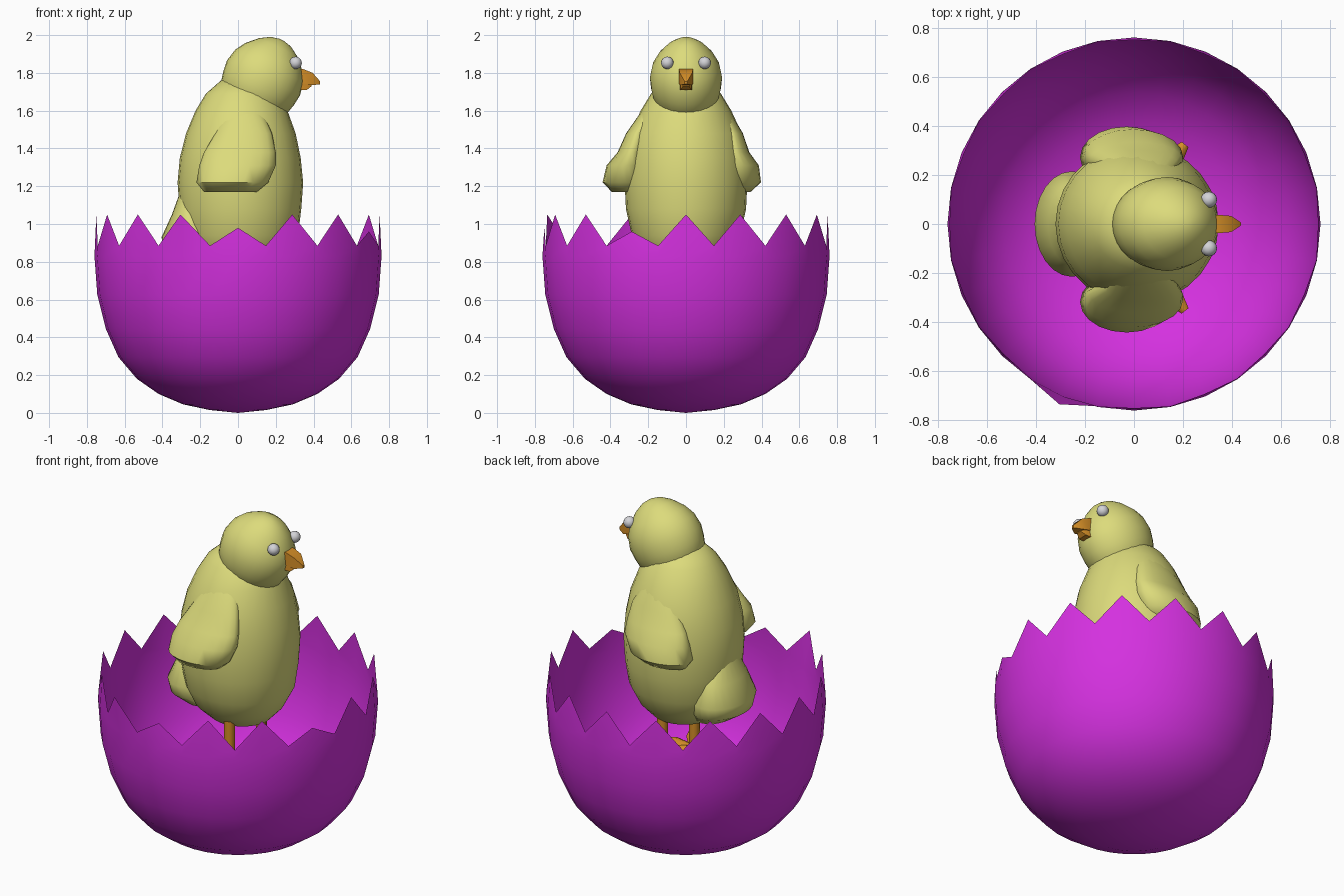
import bpy, bmesh, math
from mathutils import Vector as V

if "Cube" in bpy.data.objects:
    bpy.data.objects.remove(bpy.data.objects["Cube"])


def material(name, rgb):
    m = bpy.data.materials.new(name)
    m.diffuse_color = (*rgb, 1)
    m.use_nodes = True
    m.node_tree.nodes["Principled BSDF"].inputs["Base Color"].default_value = m.diffuse_color
    return m


PURPLE = material("purple shell", (0.66, 0.03, 0.74))
YELLOW = material("soft yellow", (0.72, 0.71, 0.20))
ORANGE = material("orange", (0.66, 0.27, 0.02))
WHITE = material("eye grey", (0.65, 0.65, 0.68))


def finish(name, bm, mat, angle=40):
    bmesh.ops.recalc_face_normals(bm, faces=bm.faces)
    me = bpy.data.meshes.new(name)
    bm.to_mesh(me)
    bm.free()
    ob = bpy.data.objects.new(name, me)
    bpy.context.collection.objects.link(ob)
    me.materials.append(mat)
    bpy.ops.object.select_all(action='DESELECT')
    ob.select_set(True)
    bpy.context.view_layer.objects.active = ob
    bpy.ops.object.shade_smooth_by_angle(angle=math.radians(angle))
    return ob


def loft(name, rings, mat, n=24, angle=50, caps=True, phase=0):
    """Skin elliptical rings, each given as (centre, u vector, v vector)."""
    bm = bmesh.new()
    loops = []
    for c, u, v in rings:
        a = [2 * math.pi * i / n + phase for i in range(n)]
        loops.append([bm.verts.new(V(c) + V(u) * math.cos(t) + V(v) * math.sin(t)) for t in a])
    for lo, hi in zip(loops, loops[1:]):
        for i in range(n):
            j = (i + 1) % n
            bm.faces.new((lo[i], lo[j], hi[j], hi[i]))
    if caps:
        bm.faces.new(loops[0])
        bm.faces.new(loops[-1])
    return finish(name, bm, mat, angle)


def flat_ring(z, x0, x1, ry, y=0):
    return ((x0 + x1) / 2, y, z), ((x1 - x0) / 2, 0, 0), (0, ry, 0)


# Broken egg shell: revolved bowl with a zigzag rim
N = 32
profile = [(.148, .015), (.29, .045), (.42, .1), (.535, .18), (.633, .295),
           (.70, .445), (.745, .625), (.76, .83)]
low_peaks = {24: .98, 30: .96}
bm = bmesh.new()
ang = [2 * math.pi * i / N for i in range(N)]
rows = [[bm.verts.new((r * math.cos(a), r * math.sin(a), z)) for a in ang] for r, z in profile]
rim = []
for i, a in enumerate(ang):
    z = low_peaks.get(i, 1.05) if i % 2 == 0 else .885
    r = (.795 if i == 22 else .75) if i % 2 == 0 else .757
    rim.append(bm.verts.new((r * math.cos(a), r * math.sin(a), z)))
rows.append(rim)
pole = bm.verts.new((0, 0, 0))
for i in range(N):
    j = (i + 1) % N
    bm.faces.new((pole, rows[0][j], rows[0][i]))
    for lo, hi in zip(rows, rows[1:]):
        bm.faces.new((lo[i], lo[j], hi[j], hi[i]))
finish("egg_shell", bm, PURPLE)

# Body, stacked rings: z, back x, front x, half width
body = [(.73, -.06, .12, .09), (.755, -.15, .19, .16), (.83, -.24, .26, .235),
        (.94, -.29, .318, .287), (1.08, -.31, .335, .318), (1.22, -.32, .345, .325),
        (1.35, -.308, .332, .318), (1.48, -.275, .305, .295), (1.60, -.225, .262, .24),
        (1.69, -.17, .22, .185), (1.76, -.09, .12, .11)]
loft("body", [flat_ring(*r) for r in body], YELLOW, 28)

# Tail wedge
tail = [(1.16, -.31, -.2, .1), (1.05, -.35, -.15, .17), (.93, -.405, -.1, .215),
        (.86, -.39, -.1, .2), (.80, -.30, -.1, .14)]
loft("tail", [flat_ring(*r) for r in tail], YELLOW)

# Wings: z, back x, front x, half width, distance from the middle
wing = [(1.62, -.06, .12, .05, .17), (1.48, -.12, .18, .06, .25), (1.38, -.18, .2, .075, .275),
        (1.31, -.205, .2, .11, .295), (1.22, -.22, .16, .125, .297), (1.17, -.18, .10, .08, .29)]
for side, label, grow in ((-1, "right", .02), (1, "left", -.025)):
    loft(label + "_wing", [flat_ring(z, a, b, w, side * (d + grow * (1.62 - z) / .4))
                           for z, a, b, w, d in wing], YELLOW, 20)

# Head: dome on a forward tilted axis
axis, across = V((.43, 0, .9)), V((.9, 0, -.43))
dome = [(-.04, .17), (0, .196), (.05, .208), (.11, .215), (.18, .2), (.235, .167),
        (.29, .112), (.322, .06), (.333, .015)]
loft("head", [(V((.088, 0, 1.675)) + axis * s, across * r, (0, r * .89, 0)) for s, r in dome],
     YELLOW, 28)


# Beak halves: x, half width, bottom z, top z (four cornered sections)
def beak(name, sections):
    k = math.sqrt(2)
    loft(name, [((x, 0, (a + b) / 2), (0, w * k, 0), (0, 0, (b - a) / 2 * k))
                for x, w, a, b in sections], ORANGE, 4, 30, phase=math.pi / 4)


beak("upper_beak", [(.29, .037, 1.745, 1.825), (.345, .037, 1.745, 1.82),
                    (.395, .033, 1.735, 1.80), (.435, .007, 1.74, 1.755)])
beak("lower_beak", [(.29, .033, 1.71, 1.75), (.365, .03, 1.71, 1.75), (.39, .015, 1.73, 1.745)])

for side, label in ((-1, "right"), (1, "left")):
    # Eyes
    bm = bmesh.new()
    bmesh.ops.create_uvsphere(bm, u_segments=16, v_segments=10, radius=.033)
    bmesh.ops.translate(bm, verts=bm.verts, vec=(.305, side * .099, 1.853))
    finish(label + "_eye", bm, WHITE)
    # Legs
    y = side * .15 - .015
    loft(label + "_leg", [((.06, y, z), (.03, 0, 0), (0, .03, 0)) for z in (.45, .82)], ORANGE, 8)
    # Toes
    toes = ((52, .24), (8, .2), (-35, .2), (180, .12))
    for k, (deg, length) in enumerate(toes):
        t = math.radians(deg) * side
        d, s = V((math.cos(t), math.sin(t), 0)), V((-math.sin(t), math.cos(t), 0))
        loft(f"{label}_toe_{k + 1}",
             [(V((.06, y, .455)) + d * f * length, s * w, (0, 0, h))
              for f, w, h in ((-.1, .025, .025), (.75, .035, .028), (1, .018, .012))], ORANGE, 8)
